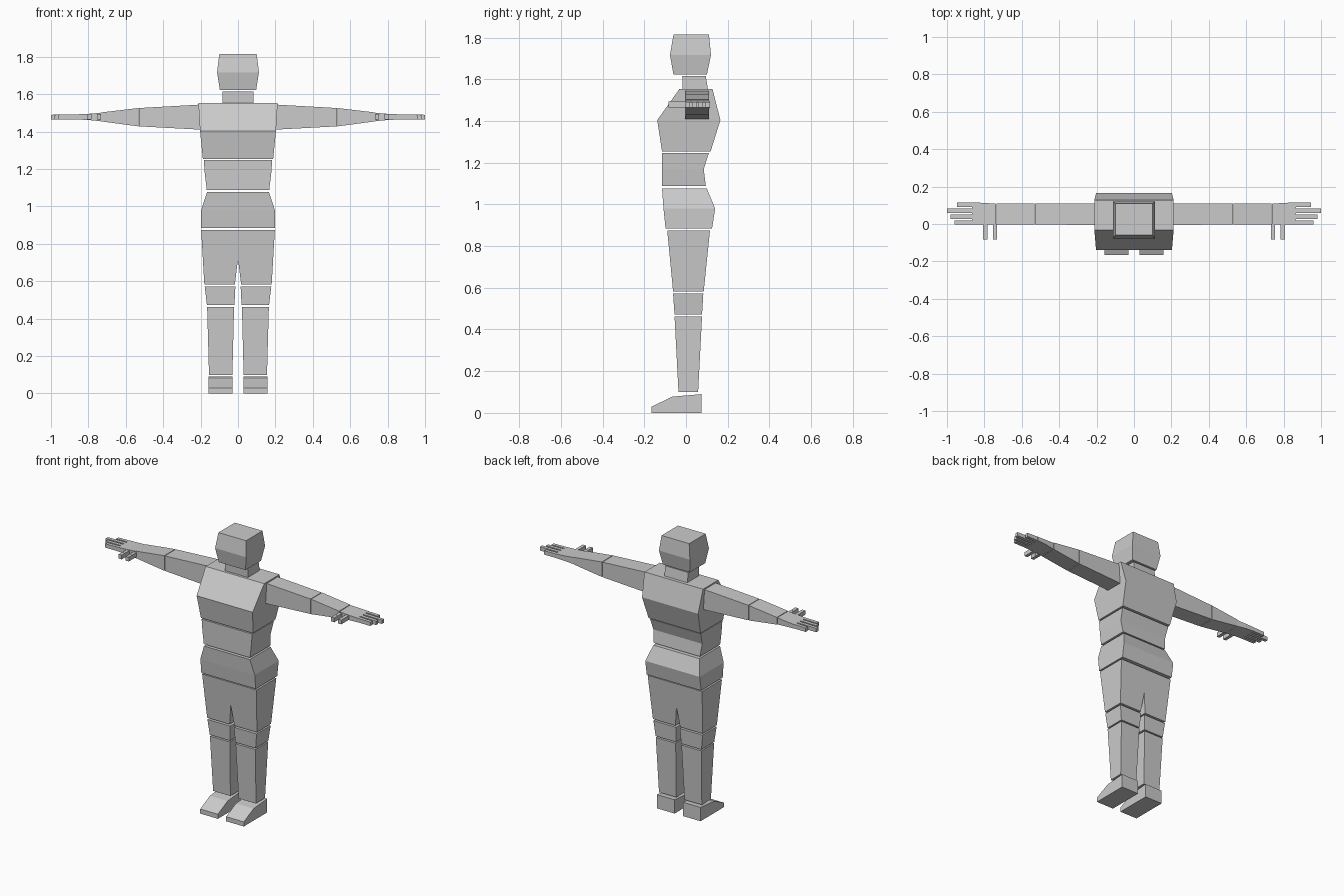
import bpy, bmesh

if "Cube" in bpy.data.objects:
    bpy.data.objects.remove(bpy.data.objects["Cube"])

grey = bpy.data.materials.new("plain grey")
grey.diffuse_color = (0.6, 0.6, 0.6, 1)
grey.use_nodes = True
grey.node_tree.nodes["Principled BSDF"].inputs["Base Color"].default_value = grey.diffuse_color


def finish(name, bm):
    bmesh.ops.recalc_face_normals(bm, faces=bm.faces[:])
    mesh = bpy.data.meshes.new(name)
    bm.to_mesh(mesh)
    bm.free()
    mesh.materials.append(grey)
    obj = bpy.data.objects.new(name, mesh)
    bpy.context.collection.objects.link(obj)
    return obj


def loft(name, rings):
    """Bridge a list of point loops and cap both ends."""
    bm = bmesh.new()
    loops = [[bm.verts.new(p) for p in ring] for ring in rings]
    n = len(loops[0])
    for a, b in zip(loops, loops[1:]):
        for i in range(n):
            j = (i + 1) % n
            bm.faces.new((a[i], a[j], b[j], b[i]))
    bm.faces.new(loops[0])
    bm.faces.new(loops[-1])
    return finish(name, bm)


def upright(name, sections, s=1):
    """Sections: z, x0, x1, y0, y1."""
    return loft(name, [[(s * x0, y0, z), (s * x1, y0, z), (s * x1, y1, z), (s * x0, y1, z)]
                       for z, x0, x1, y0, y1 in sections])


def sideways(name, sections, s=1):
    """Sections: x, y0, y1, z0, z1."""
    return loft(name, [[(s * x, y0, z0), (s * x, y1, z0), (s * x, y1, z1), (s * x, y0, z1)]
                       for x, y0, y1, z0, z1 in sections])


# head, neck and torso: z, half width, front y, back y
body = {
    "head": [(1.622, .097, -.06, .10), (1.717, .112, -.077, .12), (1.815, .10, -.06, .11)],
    "neck": [(1.553, .083, -.016, .105), (1.615, .083, -.018, .095)],
    "chest": [(1.254, .188, -.115, .118), (1.404, .203, -.138, .165), (1.553, .212, -.032, .127)],
    "waist": [(1.088, .167, -.115, .095), (1.17, .177, -.115, .085), (1.247, .183, -.115, .11)],
    "hips": [(.885, .197, -.098, .125), (.98, .197, -.108, .14), (1.076, .166, -.115, .10)],
}
for name, rows in body.items():
    upright(name, [(z, -w, w, f, b) for z, w, f, b in rows])

for side, s in (("left", 1), ("right", -1)):
    # leg
    upright(side + "_thigh", [(.583, .017, .18, -.062, .085), (.875, -.02, .197, -.09, .115)], s)
    upright(side + "_knee", [(.472, .019, .166, -.055, .077), (.572, .014, .178, -.062, .083)], s)
    upright(side + "_shin", [(.10, .03, .155, -.036, .058), (.463, .021, .165, -.055, .077)], s)

    # foot, a side profile pushed across x
    profile = [(-.165, 0), (-.165, .03), (-.065, .078), (.075, .09), (.075, 0), (-.065, 0)]
    loft(side + "_foot", [[(s * x, y, z) for y, z in profile] for x in (.03, .158)])

    # arm
    sideways(side + "_upper_arm", [(.19, -.005, .11, 1.41, 1.545), (.528, -.003, .11, 1.428, 1.526)], s)
    sideways(side + "_forearm", [(.532, -.003, .11, 1.428, 1.526), (.735, -.003, .11, 1.455, 1.502)], s)
    sideways(side + "_hand", [(.737, -.003, .108, 1.456, 1.5), (.80, -.003, .113, 1.462, 1.495),
                              (.867, -.003, .115, 1.465, 1.492)], s)

    # four fingers, from the front edge of the hand to the back
    for i, tip in enumerate((.96, .98, 1.0, .947)):
        y = (-.003, .028, .06, .092)[i]
        sideways(f"{side}_finger_{i + 1}", [(.865, y, y + .022, 1.465, 1.492),
                                            (tip, y, y + .022, 1.465, 1.49)], s)

    # two forward digits of two joints each
    for i, x in enumerate((.733, .784)):
        for j, (y0, y1) in enumerate(((-.042, 0), (-.083, -.043))):
            upright(f"{side}_thumb_{i + 1}_joint_{j + 1}",
                    [(1.465, x, x + .022, y0, y1), (1.493, x, x + .022, y0, y1)], s)
